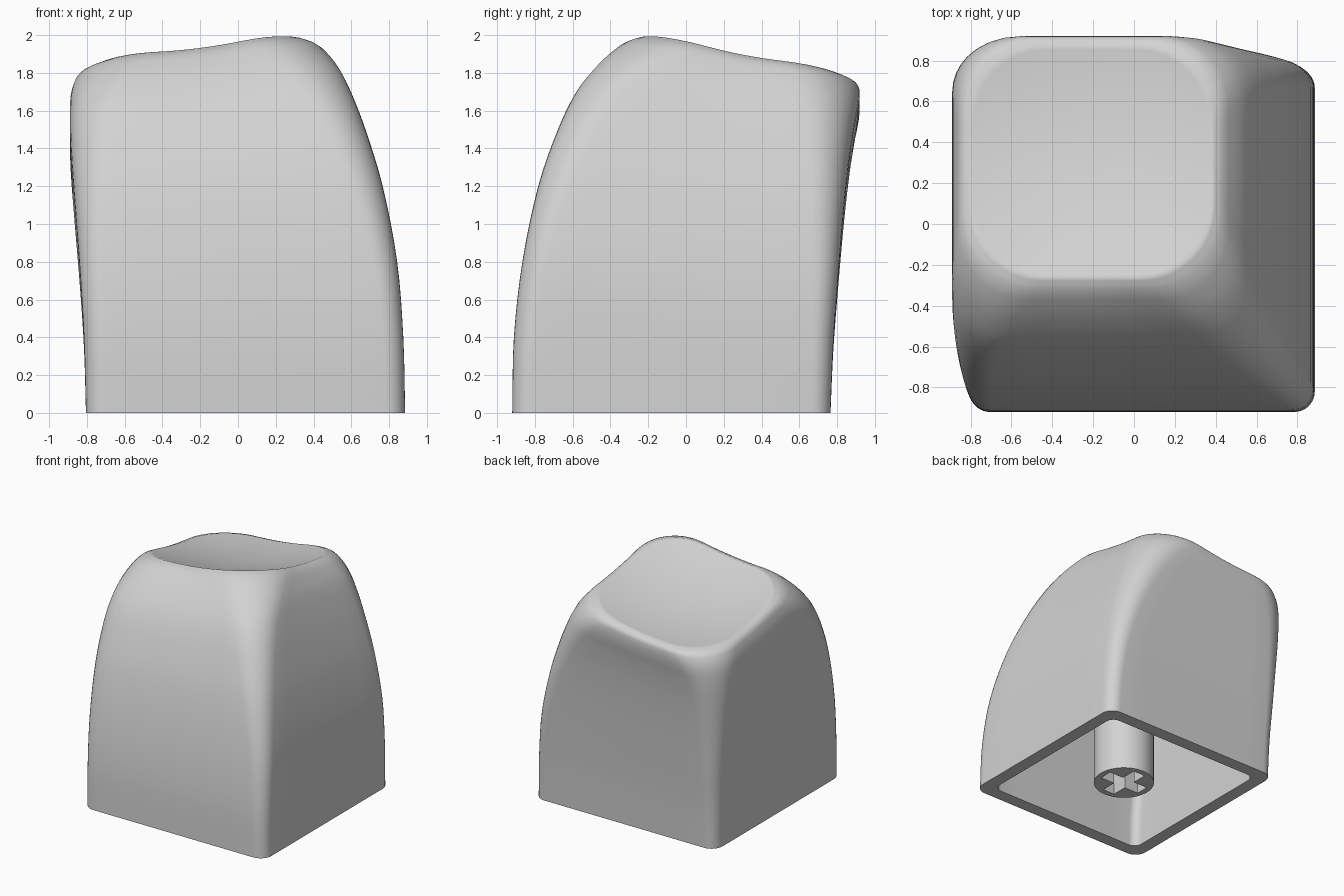
import bpy, bmesh
from math import cos, sin, pi
from mathutils import Vector, Matrix

old = bpy.data.objects.get("Cube")
if old:
    bpy.data.objects.remove(old, do_unlink=True)

grey = bpy.data.materials.new("light_grey_plastic")
grey.use_nodes = True
grey.diffuse_color = (0.65, 0.65, 0.65, 1)
grey.node_tree.nodes["Principled BSDF"].inputs["Base Color"].default_value = (0.65, 0.65, 0.65, 1)

BASE_CENTRE = Vector((0.04, -0.0775, 0))
WALL = 0.11
ARC, SIDE = 8, 8

# Wall profile: level, left, right, front, back, corner radius
PROFILE = [
    (0.00, -0.805, 0.885, -0.920, 0.765, 0.10),
    (0.20, -0.815, 0.875, -0.911, 0.780, 0.11),
    (0.40, -0.837, 0.842, -0.865, 0.806, 0.13),
    (0.60, -0.865, 0.765, -0.780, 0.836, 0.17),
    (0.75, -0.885, 0.675, -0.675, 0.865, 0.21),
    (0.85, -0.890, 0.600, -0.577, 0.892, 0.25),
    (0.92, -0.885, 0.535, -0.470, 0.915, 0.30),
    (0.97, -0.862, 0.465, -0.370, 0.918, 0.34),
    (0.99, -0.838, 0.425, -0.315, 0.902, 0.36),
    (1.00, -0.800, 0.385, -0.265, 0.868, 0.36),
]


def smooth_rows(rows, steps):
    """Pass a smooth curve through the rows, with slopes taken over the level."""
    def slope(i, k):
        a, b = rows[max(i - 1, 0)], rows[min(i + 1, len(rows) - 1)]
        return (b[k] - a[k]) / (b[0] - a[0])
    out = []
    for i in range(len(rows) - 1):
        a, b = rows[i], rows[i + 1]
        gap = b[0] - a[0]
        for j in range(steps):
            t = j / steps
            row = [a[0] + gap * t]
            for k in range(1, len(a)):
                row.append((2*t**3 - 3*t*t + 1) * a[k] + (t**3 - 2*t*t + t) * gap * slope(i, k)
                           + (3*t*t - 2*t**3) * b[k] + (t**3 - t*t) * gap * slope(i + 1, k))
            out.append(row)
    return out + [list(rows[-1])]


def ring(row, inset=0.0, shrink=1.0):
    """Rounded rectangle on a level that tilts and dishes towards the top."""
    s, left, right, front, back, radius = row
    cx, cy = (left + right) / 2, (front + back) / 2
    hw, hd = (right - left) / 2 - inset, (back - front) / 2 - inset
    r = max(radius - inset, 0.07)
    corners = []
    for q, (sx, sy) in enumerate(((1, 1), (-1, 1), (-1, -1), (1, -1))):
        corners.append([Vector((sx * (hw - r) + r * cos((q + i / ARC) * pi / 2),
                                sy * (hd - r) + r * sin((q + i / ARC) * pi / 2)))
                        for i in range(ARC + 1)])
    flat = []
    for q in range(4):
        flat += corners[q]
        a, b = corners[q][-1], corners[(q + 1) % 4][0]
        flat += [a.lerp(b, i / SIDE) for i in range(1, SIDE)]
    return [(cx + p.x * shrink, cy + p.y * shrink,
             level_height(s, p.x * shrink / hw, p.y * shrink / hd)) for p in flat]


def level_height(s, u, v):
    return s * (1.845 + 0.075 * u - 0.11 * v) - 0.06 * s**8 * (1.4 - u*u - v*v)


def finish(bm, name):
    bmesh.ops.recalc_face_normals(bm, faces=bm.faces)
    mesh = bpy.data.meshes.new(name)
    bm.to_mesh(mesh)
    bm.free()
    mesh.materials.append(grey)
    obj = bpy.data.objects.new(name, mesh)
    bpy.context.collection.objects.link(obj)
    return obj


def activate(obj):
    bpy.ops.object.select_all(action='DESELECT')
    obj.select_set(True)
    bpy.context.view_layer.objects.active = obj


# Shell: cavity ceiling, cavity walls, bottom rim, outer walls and dished top
rows = smooth_rows(PROFILE, 4)
inner = [row for row in rows if row[0] <= 0.88]
shrinks = (0.97, 0.9, 0.8, 0.65, 0.5, 0.35, 0.2, 0.08)
loops = [ring(inner[-1], WALL, f) for f in reversed(shrinks)]
loops += [ring(row, WALL) for row in reversed(inner)]
loops += [ring(row) for row in rows]
loops += [ring(rows[-1], 0, f) for f in shrinks]

bm = bmesh.new()
verts = [[bm.verts.new(p) for p in loop] for loop in loops]
count = len(verts[0])
for a, b in zip(verts, verts[1:]):
    for i in range(count):
        j = (i + 1) % count
        bm.faces.new((a[i], a[j], b[j], b[i]))
for end in (verts[0], verts[-1]):
    middle = bm.verts.new(sum((v.co for v in end), Vector()) / count)
    for i in range(count):
        bm.faces.new((end[i], end[(i + 1) % count], middle))
shell = finish(bm, "cap_shell")
activate(shell)
bpy.ops.object.shade_smooth_by_angle(angle=0.9)

# Stem: a post hanging from the ceiling, flush with the bottom rim
STEM_TOP = 1.66
bm = bmesh.new()
bmesh.ops.create_cone(bm, cap_ends=True, segments=48, radius1=0.24, radius2=0.24, depth=STEM_TOP,
                      matrix=Matrix.Translation(BASE_CENTRE + Vector((0, 0, STEM_TOP / 2))))
stem = finish(bm, "stem")

# Cross-shaped socket cut into the lower end of the stem
LONG, THIN, DEPTH = 0.19, 0.056, 0.38
bm = bmesh.new()
outline = []
for q in range(4):
    turn = Matrix.Rotation(q * pi / 2, 3, 'Z')
    outline += [turn @ Vector(p) for p in ((LONG, -THIN, 0), (LONG, THIN, 0), (THIN, THIN, 0))]
cross = bm.faces.new([bm.verts.new(BASE_CENTRE + p - Vector((0, 0, 0.1))) for p in outline])
top = bmesh.ops.extrude_face_region(bm, geom=[cross])["geom"]
bmesh.ops.translate(bm, vec=(0, 0, DEPTH + 0.1),
                    verts=[g for g in top if isinstance(g, bmesh.types.BMVert)])
cutter = finish(bm, "socket_cutter")
cutter.hide_render = True

activate(stem)
cut = stem.modifiers.new("socket", 'BOOLEAN')
cut.operation = 'DIFFERENCE'
cut.solver = 'EXACT'
cut.object = cutter
bpy.ops.object.modifier_apply(modifier=cut.name)
bpy.data.objects.remove(cutter, do_unlink=True)
bpy.ops.object.shade_smooth_by_angle(angle=0.6)
